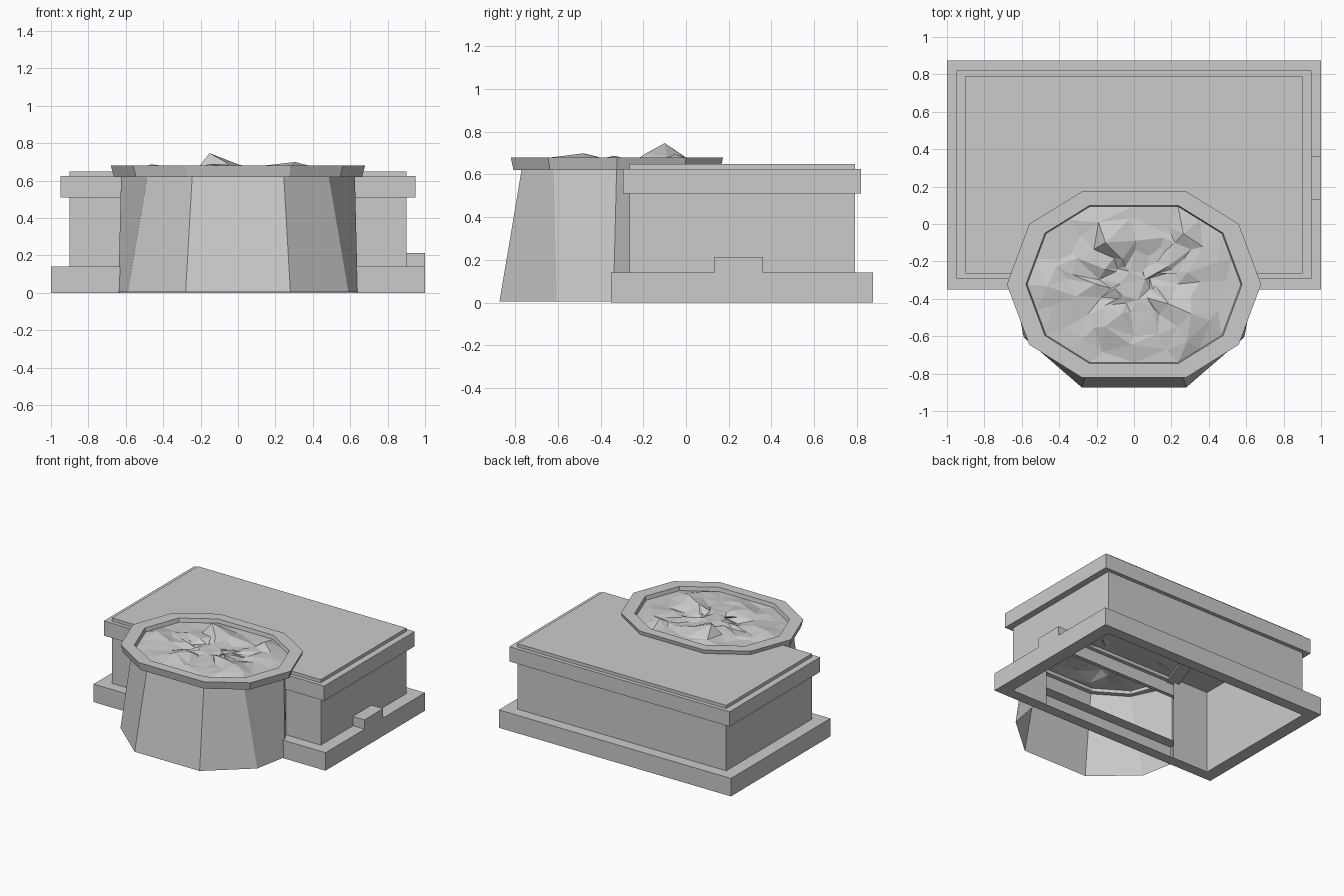
import bpy, bmesh, math, random
from mathutils import Vector

if "Cube" in bpy.data.objects:
    bpy.data.objects.remove(bpy.data.objects["Cube"])
random.seed(4)


def finish(name, bm):
    me = bpy.data.meshes.new(name)
    bm.to_mesh(me)
    bm.free()
    ob = bpy.data.objects.new(name, me)
    bpy.context.collection.objects.link(ob)
    return ob


def loft(name, rings, closed=True, cap=False):
    """Join successive rings of points with quads."""
    bm = bmesh.new()
    vs = [[bm.verts.new(p) for p in r] for r in rings]
    n = len(rings[0])
    for a, b in zip(vs, vs[1:]):
        for i in range(n if closed else n - 1):
            j = (i + 1) % n
            bm.faces.new((a[i], a[j], b[j], b[i]))
    if cap:
        bm.faces.new(vs[-1])
    return finish(name, bm)


def rect(x, y0, y1, z):
    return [(-x, y0, z), (x, y0, z), (x, y1, z), (-x, y1, z)]


# plinth and cornice: hollow frames around the body
IN, OUT, MID = (0.90, -0.265, 0.79), (1.0, -0.35, 0.875), (0.95, -0.295, 0.82)
loft("plinth", [rect(*IN, 0), rect(*OUT, 0), rect(*OUT, 0.14), rect(*IN, 0.14)])
loft("cornice", [rect(*IN, 0.51), rect(*MID, 0.51), rect(*MID, 0.625), rect(*IN, 0.625)])

# body: walls with a gap in front where the tub joins, open below
x, y0, y1 = IN
g = 0.59
path = [(g, y0), (x, y0), (x, y1), (-x, y1), (-x, y0), (-g, y0)]
loft("body", [[(a, b, z) for a, b in path] for z in (0, 0.625)], closed=False)
loft("lid", [rect(*IN, 0.625), rect(*IN, 0.65)], cap=True)

# small block on the right ledge
loft("side_block", [[(0.9, 0.13, z), (1, 0.13, z), (1, 0.36, z), (0.9, 0.36, z)]
                    for z in (0.14, 0.213)], cap=True)


# tub: flared faceted wall, mirrored left to right
def mirror_path(half, z):
    return [(-a, b, z) for a, b in half] + [(a, b, z) for a, b in reversed(half)]


low = [(0.60, -0.265), (0.64, -0.34), (0.59, -0.605), (0.28, -0.873)]
high = [(0.60, -0.265), (0.625, -0.325), (0.485, -0.62), (0.245, -0.77)]
loft("tub_wall", [mirror_path(low, 0.005), mirror_path(high, 0.62)], closed=False)

# ten-sided rim
CY = -0.323
half = [(0.28, 0.173), (0.56, 0.0), (0.68, CY), (0.56, -0.645), (0.28, -0.82)]


def rim_ring(s, z):
    return mirror_path([(a * s, CY + (b - CY) * s) for a, b in half], z)


loft("tub_rim", [rim_ring(0.83, 0.62), rim_ring(0.975, 0.62), rim_ring(1, 0.68),
                 rim_ring(0.85, 0.68), rim_ring(0.83, 0.62)])

# rough filling: jittered concentric rings with a few mounds
mounds = [(-0.12, -0.10, 0.085, 0.10), (0.33, -0.04, 0.05, 0.08),
          (-0.40, -0.40, 0.03, 0.12), (0.25, -0.52, 0.035, 0.15), (-0.1, -0.55, 0.03, 0.12)]


def height(a, b):
    z = 0.653 + random.uniform(-0.018, 0.018)
    return z + sum(h * math.exp(-((a - mx) ** 2 + (b - my) ** 2) / r ** 2)
                   for mx, my, h, r in mounds)


rings = []
for s in (0.84, 0.68, 0.5, 0.32, 0.15):
    ring = []
    base = [Vector(p) for p in rim_ring(s, 0)]
    for i, p in enumerate(base):
        for q in (p, (p + base[(i + 1) % 10]) / 2):
            j = 0 if s > 0.8 else 0.03
            a, b = q.x + random.uniform(-j, j), q.y + random.uniform(-j, j)
            ring.append((a, b, 0.65 if s > 0.8 else height(a, b)))
    rings.append(ring)
fill = loft("tub_filling", rings, cap=True)
bm = bmesh.new()
bm.from_mesh(fill.data)
bmesh.ops.triangulate(bm, faces=bm.faces[:])
bm.to_mesh(fill.data)
bm.free()

# consistent outward normals
for ob in bpy.context.collection.objects:
    bm = bmesh.new()
    bm.from_mesh(ob.data)
    bmesh.ops.recalc_face_normals(bm, faces=bm.faces[:])
    if ob.name == "tub_filling" and sum(f.normal.z for f in bm.faces) < 0:
        bmesh.ops.reverse_faces(bm, faces=bm.faces[:])
    bm.to_mesh(ob.data)
    bm.free()
